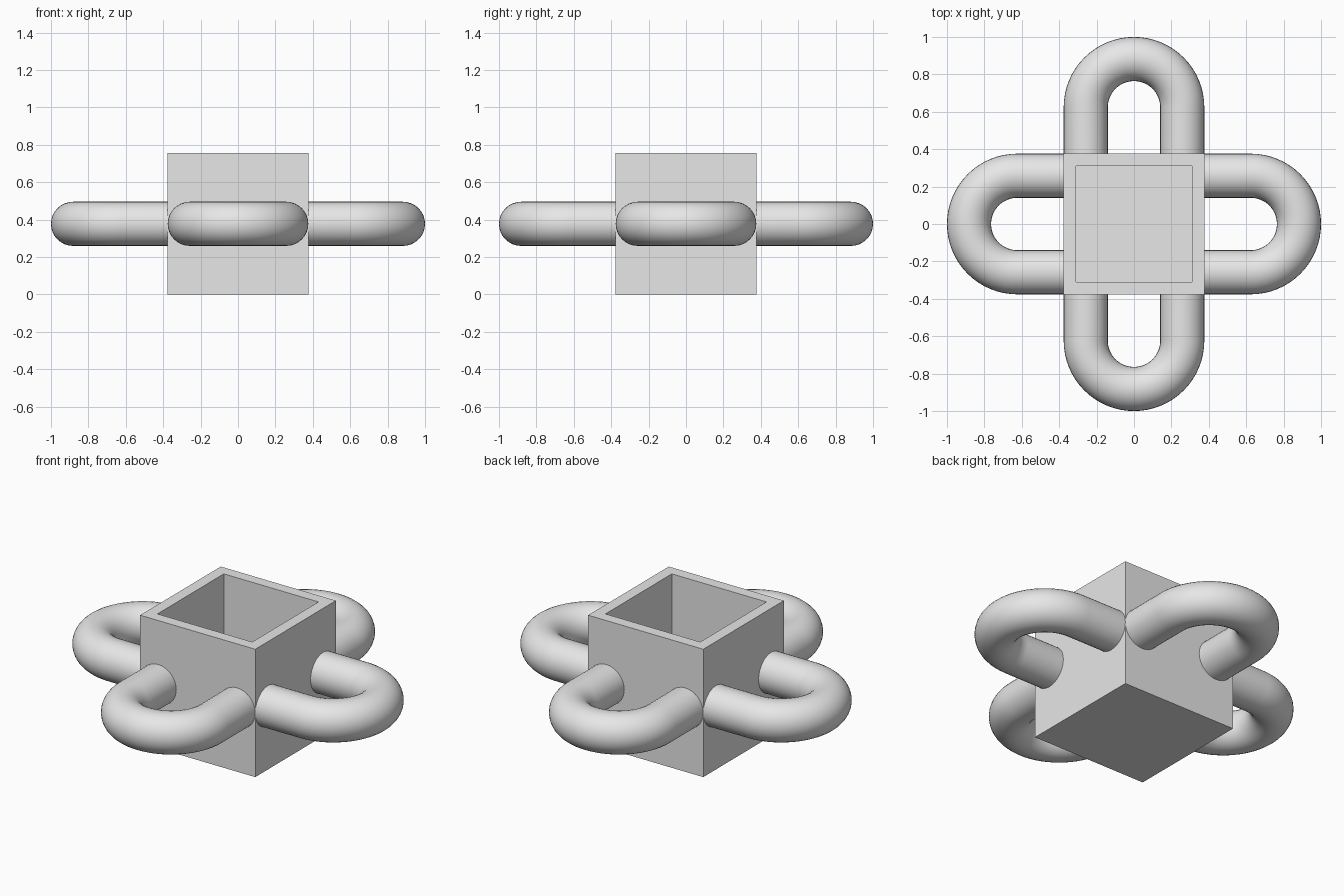
import bpy, bmesh, math
from mathutils import Matrix

cube = bpy.data.objects.get("Cube")
if cube:
    bpy.data.objects.remove(cube, do_unlink=True)

HALF = 0.376        # half width of the box
HEIGHT = 0.755
WALL = 0.094
TUBE = 0.118        # tube radius
BEND = HALF - TUBE  # centreline radius of the handle bend
BEND_X = 1.0 - HALF

grey = bpy.data.materials.new("plain_grey")
grey.use_nodes = True
colour = (0.8, 0.8, 0.8, 1.0)
grey.diffuse_color = colour
grey.node_tree.nodes["Principled BSDF"].inputs["Base Color"].default_value = colour


def make_box():
    """Open-topped square container with even walls and floor."""
    bm = bmesh.new()
    size = Matrix.Diagonal((2 * HALF, 2 * HALF, HEIGHT, 1))
    bmesh.ops.create_cube(bm, size=1, matrix=Matrix.Translation((0, 0, HEIGHT / 2)) @ size)
    top = max(bm.faces, key=lambda f: f.calc_center_median().z)
    bmesh.ops.inset_region(bm, faces=[top], thickness=WALL)
    # Push the inner square down to make the hollow
    hollow = bmesh.ops.extrude_face_region(bm, geom=[top])["geom"]
    floor = [v for v in hollow if isinstance(v, bmesh.types.BMVert)]
    bmesh.ops.translate(bm, verts=floor, vec=(0, 0, WALL - HEIGHT))
    if top.is_valid:
        bmesh.ops.delete(bm, geom=[top], context="FACES_ONLY")
    bmesh.ops.recalc_face_normals(bm, faces=bm.faces)
    mesh = bpy.data.meshes.new("box")
    bm.to_mesh(mesh)
    bm.free()
    mesh.materials.append(grey)
    bpy.context.collection.objects.link(bpy.data.objects.new("box", mesh))


def make_handle(name, angle):
    """U-shaped round tube whose ends sink just into the box wall."""
    steps = 32
    inner_x = HALF - 0.01
    arc = [math.pi * (i / steps - 0.5) for i in range(steps + 1)]
    path = [(inner_x, -BEND)]
    path += [(BEND_X + BEND * math.cos(a), BEND * math.sin(a)) for a in arc]
    path += [(inner_x, BEND)]
    curve = bpy.data.curves.new(name, "CURVE")
    curve.dimensions = "3D"
    curve.bevel_depth = TUBE
    curve.bevel_resolution = 14
    curve.use_fill_caps = True
    spline = curve.splines.new("POLY")
    spline.points.add(len(path) - 1)
    for point, (x, y) in zip(spline.points, path):
        point.co = (x, y, 0, 1)
    curve.materials.append(grey)
    handle = bpy.data.objects.new(name, curve)
    bpy.context.collection.objects.link(handle)
    handle.location.z = HEIGHT / 2
    handle.rotation_euler.z = angle
    bpy.ops.object.select_all(action="DESELECT")
    handle.select_set(True)
    bpy.context.view_layer.objects.active = handle
    bpy.ops.object.convert(target="MESH")
    bpy.ops.object.shade_smooth_by_angle(angle=math.radians(40))


make_box()
for i, side in enumerate(("left", "back", "right", "front")):
    make_handle(side + "_handle", i * math.pi / 2)
